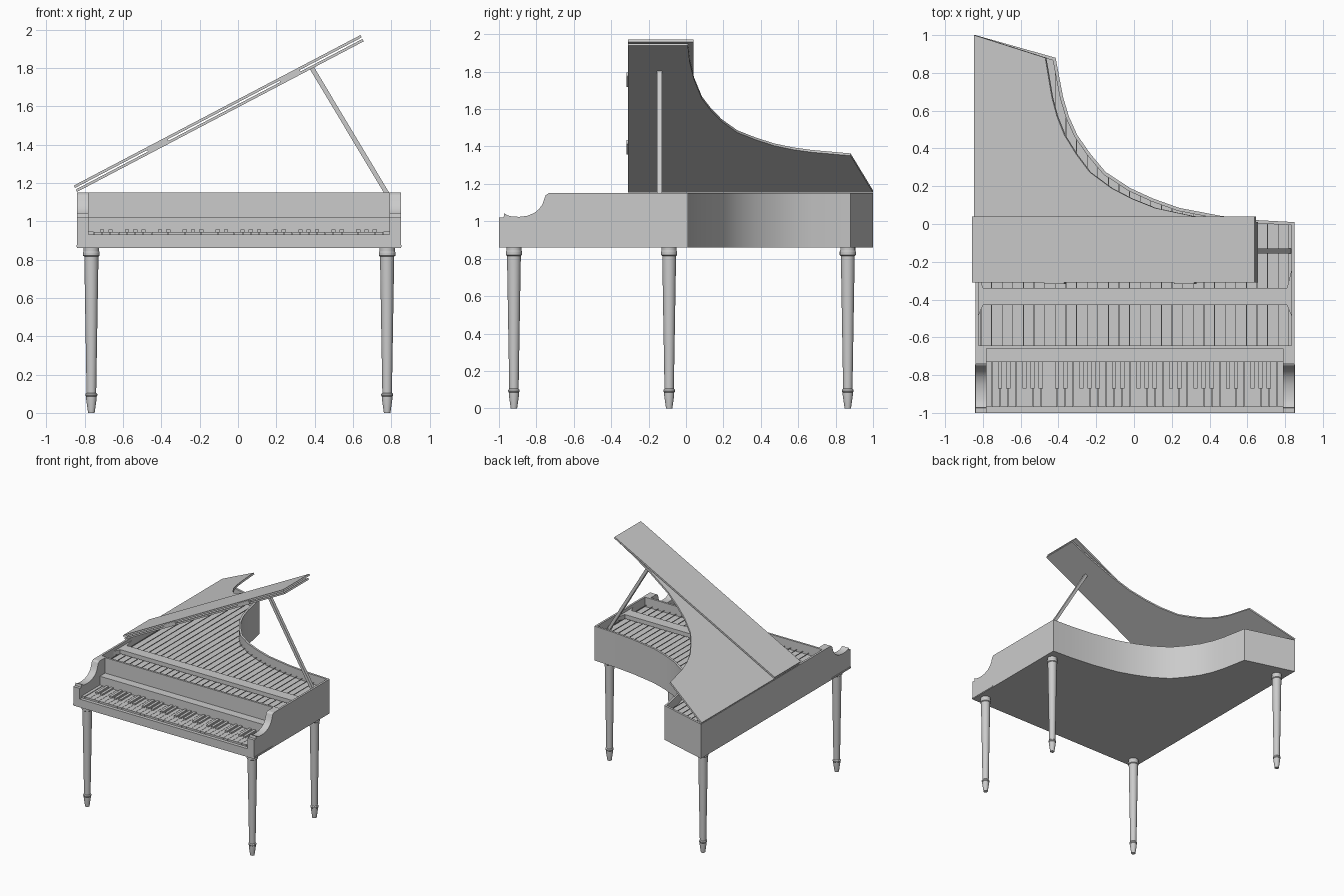
import bpy, bmesh, math
from mathutils import Matrix, Vector

if "Cube" in bpy.data.objects:
    bpy.data.objects.remove(bpy.data.objects["Cube"])

XL, XR, CX = -0.84, 0.85, 0.005
Z0, Z1 = 0.86, 1.15


def finish(name, bm, smooth=None):
    bmesh.ops.recalc_face_normals(bm, faces=bm.faces)
    me = bpy.data.meshes.new(name)
    bm.to_mesh(me)
    bm.free()
    ob = bpy.data.objects.new(name, me)
    bpy.context.collection.objects.link(ob)
    if smooth:
        bpy.ops.object.select_all(action='DESELECT')
        ob.select_set(True)
        bpy.context.view_layer.objects.active = ob
        bpy.ops.object.shade_smooth_by_angle(angle=math.radians(smooth))
    return ob


def prism(name, pts, lo, hi, axis='Z', smooth=None):
    """Extrude a 2D outline: (x, y) along Z, or (y, z) along X."""
    put = (lambda p, h: (p[0], p[1], h)) if axis == 'Z' else (lambda p, h: (h, p[0], p[1]))
    bm = bmesh.new()
    f = bm.faces.new([bm.verts.new(put(p, lo)) for p in pts])
    ext = bmesh.ops.extrude_face_region(bm, geom=[f])['geom']
    off = Vector(put((0, 0), hi - lo))
    bmesh.ops.translate(bm, vec=off, verts=[v for v in ext if isinstance(v, bmesh.types.BMVert)])
    return finish(name, bm, smooth)


def add_box(bm, x0, x1, y0, y1, z0, z1):
    m = Matrix.Translation(((x0 + x1) / 2, (y0 + y1) / 2, (z0 + z1) / 2)) @ \
        Matrix.Diagonal((x1 - x0, y1 - y0, z1 - z0, 1))
    bmesh.ops.create_cube(bm, size=1, matrix=m)


def boxes(name, dims):
    bm = bmesh.new()
    for d in dims:
        add_box(bm, *d)
    return finish(name, bm)


def inset(pts, d):
    """Mitred inward offset of a counter-clockwise outline."""
    out = []
    for i, p in enumerate(pts):
        a, b, c = Vector(pts[i - 1]), Vector(p), Vector(pts[(i + 1) % len(pts)])
        u, v = (b - a).normalized(), (c - b).normalized()
        n1, n2 = Vector((-u.y, u.x)), Vector((-v.y, v.x))
        out.append(tuple(b + (n1 + n2) * d / (1 + n1.dot(n2))))
    return out


# Case outline: bent side, tail and straight spine
bent = [(XR, 0.01), (0.66, 0.02), (0.46, 0.043), (0.24, 0.085), (0.1, 0.135), (-0.02, 0.19),
        (-0.15, 0.275), (-0.23, 0.37), (-0.30, 0.47), (-0.345, 0.57), (-0.375, 0.67), (-0.415, 0.88)]
outer = [(XL, -0.66), (XR, -0.66)] + bent + [(XL, 1.0)]
inner = inset(outer, 0.017)

# Rim: hollow wall all round, its front segment is the name panel
bm = bmesh.new()
n = len(outer)
rings = [[bm.verts.new((x, y, z)) for x, y in o] for o, z in
         ((outer, Z0), (outer, Z1), (inner, Z1), (inner, Z0))]
for k in range(4):
    a, b = rings[k], rings[(k + 1) % 4]
    for i in range(n):
        j = (i + 1) % n
        bm.faces.new((a[i], a[j], b[j], b[i]))
finish("case_rim", bm, 25)

# Bottom and soundboard
prism("soundboard_body", inner, Z0, 1.07)

# Strings from the front panel to the bent side
edge = inner[2:-1]
bm = bmesh.new()
for i in range(30):
    x = -0.81 + 0.0562 * i
    path = edge + [inner[-1]]
    y = edge[0][1]
    for (xa, ya), (xb, yb) in zip(path, path[1:]):
        if xb <= x <= xa:
            y = ya + (yb - ya) * (xa - x) / (xa - xb)
    add_box(bm, x - 0.002, x + 0.002, -0.645, y, 1.083, 1.087)
finish("strings", bm)

# Cross rail with flared ends
prism("cross_rail", [(-0.825, -0.49), (-0.80, -0.43), (0.81, -0.43), (0.835, -0.49),
                     (0.835, -0.24), (0.81, -0.34), (-0.80, -0.34), (-0.825, -0.24)], 1.09, 1.125)

# Scrolled key arms
arm = [(-0.66, Z0), (-1.0, Z0), (-1.0, 1.02), (-0.975, 1.02), (-0.972, 1.043)]
arm += [(-0.955, 1.032), (-0.93, 1.025), (-0.89, 1.024), (-0.85, 1.029), (-0.81, 1.045),
        (-0.785, 1.066), (-0.768, 1.09), (-0.758, 1.12), (-0.75, 1.14), (-0.735, Z1), (-0.66, Z1)]
for side, x in (("left", XL), ("right", XR - 0.06)):
    prism(side + "_arm", arm, x, x + 0.06, 'X', 25)

# Keybed, key slip, fallboard and trim
boxes("keybed", [(-0.78, 0.79, -0.972, -0.66, Z0, 0.925)])
boxes("key_slip", [(-0.78, 0.79, -1.0, -0.972, Z0, 0.93)])
boxes("fallboard", [(-0.78, 0.79, -0.73, -0.66, 0.925, 1.02)])
boxes("keybed_trim", [(XL - 0.003, XR + 0.003, -1.0, -0.745, Z0 + 0.005, 0.876)])
boxes("key_cheeks", [(-0.78, -0.755, -0.97, -0.73, 0.925, 0.946),
                     (0.759, 0.79, -0.97, -0.73, 0.925, 0.946)])

# Five octaves of keys
W = 0.0431
boxes("natural_keys", [(-0.752 + W * k + 0.001, -0.752 + W * (k + 1) - 0.001, -0.97, -0.73, 0.925, 0.944)
                       for k in range(35)])
boxes("sharp_keys", [(-0.709 + W * k - 0.011, -0.709 + W * k + 0.011, -0.872, -0.73, 0.94, 0.957)
                     for k in range(34) if k % 7 in (0, 1, 3, 4, 5)])

# Lid with folded-back flap and hinges, opened about the spine
TILT = math.radians(27.7)
shift = [(x - XL, y) for x, y in bent]
lid = prism("lid_main", [(0, -0.31), (XR - XL, -0.31)] + shift + [(0, 1.0)], 0, 0.014, smooth=25)
flap = boxes("lid_flap", [(0, XR - XL, -0.31, 0.04, 0.023, 0.037)])
hinges = boxes("lid_hinges", [(u - 0.06, u + 0.06, -0.317, -0.305, 0.006, 0.031) for u in (0.486, 1.265)] +
               [(u - 0.06, u + 0.06, -0.31, -0.29, 0.013, 0.024) for u in (0.486, 1.265)])
for ob in (lid, flap, hinges):
    ob.location = (XL, 0, Z1 + 0.003)
    ob.rotation_euler = (0, -TILT, 0)

# Prop stick
top, foot = Vector((0.385, -0.142, 1.80)), Vector((0.822, -0.142, 1.07))
d = top - foot
prop = boxes("lid_prop", [(-0.012, 0.012, -0.013, 0.013, 0, d.length)])
prop.location = foot
prop.rotation_euler = (0, math.atan2(d.x, d.z), 0)

# Turned legs
profile = [(0.017, 0), (0.027, 0.07), (0.027, 0.085), (0.031, 0.09), (0.031, 0.098), (0.025, 0.105),
           (0.037, 0.815), (0.043, 0.82), (0.043, 0.838), (0.040, 0.843), (0.040, 0.865)]
for name, x, y in (("front_left_leg", -0.765, -0.92), ("front_right_leg", 0.778, -0.92),
                   ("middle_right_leg", 0.778, -0.09), ("tail_leg", -0.765, 0.865)):
    bm = bmesh.new()
    N = 20
    rows = [[bm.verts.new((r * math.cos(2 * math.pi * i / N), r * math.sin(2 * math.pi * i / N), z))
             for i in range(N)] for r, z in profile]
    for a, b in zip(rows, rows[1:]):
        for i in range(N):
            bm.faces.new((a[i], a[(i + 1) % N], b[(i + 1) % N], b[i]))
    bm.faces.new(rows[0])
    bm.faces.new(rows[-1])
    leg = finish(name, bm, 30)
    leg.location = (x, y, 0)
